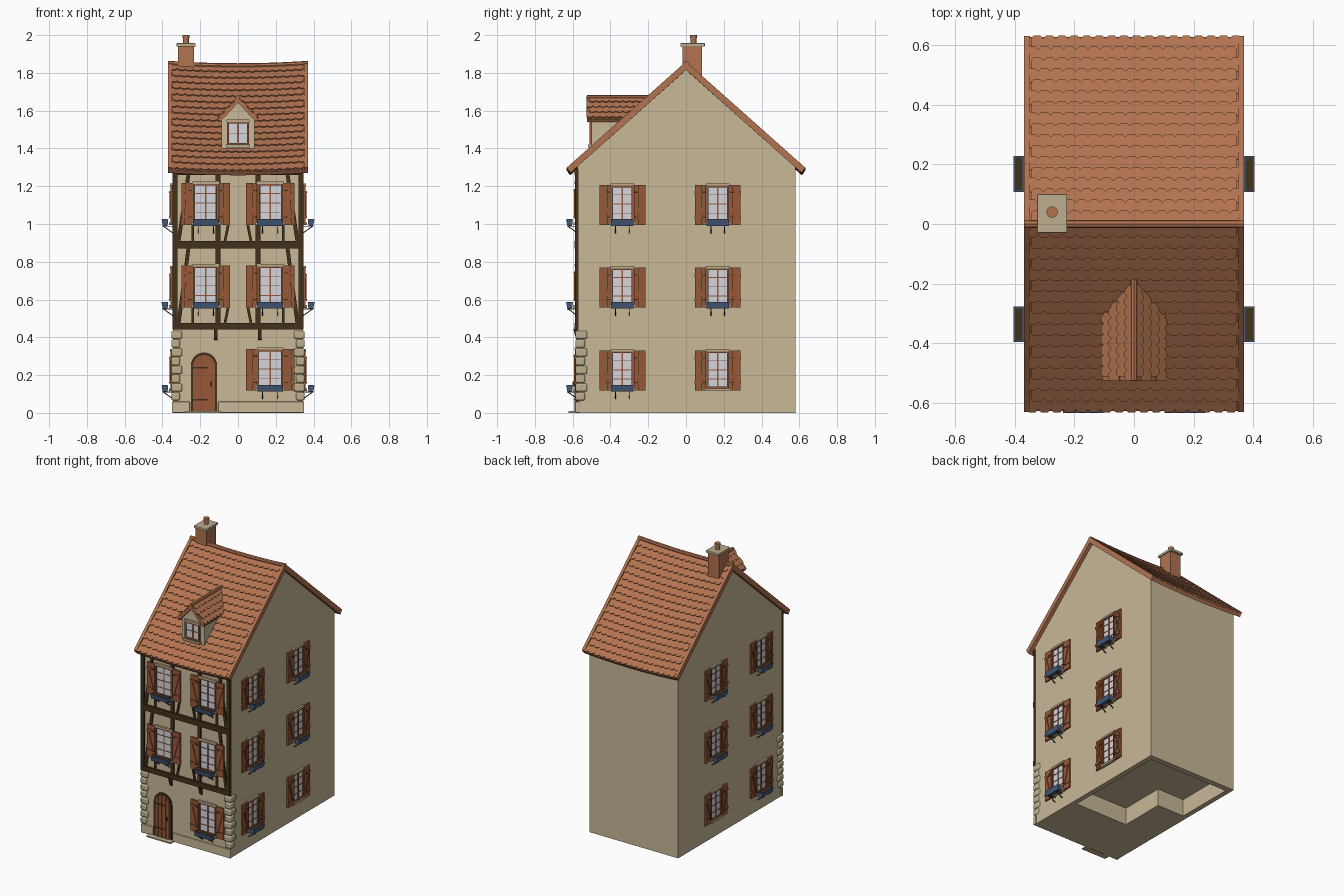
import bpy, bmesh, math
from math import cos, sin, pi
from mathutils import Vector, Matrix

if "Cube" in bpy.data.objects:
    bpy.data.objects.remove(bpy.data.objects["Cube"])


def material(name, r, g, b):
    col = [(c / 255 / 12.92 if c < 11 else ((c / 255 + .055) / 1.055) ** 2.4) for c in (r, g, b)] + [1]
    m = bpy.data.materials.new(name)
    m.use_nodes = True
    m.diffuse_color = col
    bsdf = m.node_tree.nodes["Principled BSDF"]
    bsdf.inputs["Base Color"].default_value = col
    bsdf.inputs["Roughness"].default_value = 0.8
    return m


PLASTER = material("plaster", 200, 184, 151)
ROOF = material("terracotta", 178, 115, 80)
WOOD = material("shutter_wood", 152, 88, 55)
TIMBER = material("dark_timber", 66, 49, 28)
GLASS = material("pale_glass", 212, 214, 220)
BLUE = material("blue_box", 70, 90, 122)
STONE = material("sandstone", 188, 174, 142)


def frame(origin, x, y):
    x, y = Vector(x).normalized(), Vector(y).normalized()
    m = Matrix((x, y, x.cross(y))).transposed().to_4x4()
    m.translation = origin
    return m


def front(y):          # local x, z drawing plane that extrudes towards the front
    return frame((0, y, 0), (1, 0, 0), (0, 0, 1))


def side(x):           # local y, z drawing plane that extrudes towards +x
    return frame((x, 0, 0), (0, 1, 0), (0, 0, 1))


def prism(bm, outline, depth, m=Matrix(), mat=0):
    lo = [bm.verts.new(m @ Vector((a, b, 0))) for a, b in outline]
    hi = [bm.verts.new(m @ Vector((a, b, depth))) for a, b in outline]
    n = len(lo)
    faces = [bm.faces.new(lo[::-1]), bm.faces.new(hi)]
    faces += [bm.faces.new((lo[i], lo[(i + 1) % n], hi[(i + 1) % n], hi[i])) for i in range(n)]
    for f in faces:
        f.material_index = mat


def box(bm, x0, x1, y0, y1, z0, z1, mat=0):
    prism(bm, [(x0, y0), (x1, y0), (x1, y1), (x0, y1)], z1 - z0, Matrix.Translation((0, 0, z0)), mat)


def beam(bm, p, q, w, depth, m, mat=0):
    p, q = Vector(p), Vector(q)
    s = (q - p).normalized() * w / 2
    s = Vector((-s.y, s.x))
    prism(bm, [p - s, q - s, q + s, p + s], depth, m, mat)


def finish(name, bm, *mats, bevel=0, place=None, smooth=False):
    bmesh.ops.recalc_face_normals(bm, faces=bm.faces)
    me = bpy.data.meshes.new(name)
    bm.to_mesh(me)
    bm.free()
    for m in mats:
        me.materials.append(m)
    return add(name, me, place, bevel, smooth)


def add(name, me, place=None, bevel=0, smooth=False):
    ob = bpy.data.objects.new(name, me)
    bpy.context.scene.collection.objects.link(ob)
    ob.matrix_world = place or Matrix()
    if bevel:
        mod = ob.modifiers.new("soft_edges", 'BEVEL')
        mod.width, mod.segments = bevel, 2
    if smooth:
        bpy.context.view_layer.objects.active = ob
        ob.select_set(True)
        bpy.ops.object.shade_smooth_by_angle(angle=0.7)
        ob.select_set(False)
    return ob


# House body with gables and a hollow underside
bm = bmesh.new()
prism(bm, [(-.575, 0), (.58, 0), (.58, 1.305), (0, 1.82), (-.575, 1.305)], .69, side(-.345))
body = finish("house_body", bm, PLASTER)
for x0, y0, y1 in ((-.31, .12, .54), (-.1, -.2, .3)):
    bm = bmesh.new()
    box(bm, x0, .31, y0, y1, -.1, .12)
    cutter = finish("underside_cutter", bm, PLASTER)
    cutter.hide_render = True
    mod = body.modifiers.new("hollow", 'BOOLEAN')
    mod.operation, mod.object = 'DIFFERENCE', cutter
    bpy.context.view_layer.objects.active = body
    bpy.ops.object.modifier_apply(modifier=mod.name)
    bpy.data.objects.remove(cutter)


# Roof: a chevron slab and rows of scalloped tiles
def tiles(bm, eave, across, up, width, length, cols, rows):
    w, step = width / cols, length / rows
    m = frame(eave, across, up)
    shape = [(-w / 2, .012), (-w / 4, .001), (w / 4, .001), (w / 2, .012), (w / 2, step * 1.2), (-w / 2, step * 1.2)]
    for r in range(rows):
        for c in range(cols):
            x = (c + .5) * w - width / 2 + (r % 2 - .5) * w * .4
            prism(bm, shape, .009, m @ Matrix.Translation((x, r * step, .001)) @ Matrix.Rotation(-.13, 4, 'X'))


def sag(bm):
    for v in bm.verts:
        v.co.z -= .013 * (1 - (v.co.x / .37) ** 2)


def chevron(half, eave, top, t):
    return [(-half, eave), (0, top), (half, eave), (half - t * .6, eave - t * .8), (0, top - t * 1.3), (-half + t * .6, eave - t * .8)]


bm = bmesh.new()
prism(bm, chevron(.628, 1.29, 1.848, .024), .71, side(-.355))
for i in range(1, 10):
    bmesh.ops.bisect_plane(bm, geom=bm.verts[:] + bm.edges[:] + bm.faces[:],
                           plane_co=(-.355 + i * .071, 0, 0), plane_no=(1, 0, 0))
for s in (-1, 1):
    tiles(bm, (0, s * .628, 1.29), (-s, 0, 0), (0, -s * .628, .558), .71, .835, 17, 17)
sag(bm)
finish("roof_tiles", bm, ROOF)

bm = bmesh.new()
for x in (-.37, .35):
    prism(bm, chevron(.632, 1.298, 1.86, .034), .02, side(x))
finish("roof_verges", bm, ROOF)

bm = bmesh.new()
for i in range(10):
    ring = [(.014 * cos(a * pi / 4), 1.85 + .014 * sin(a * pi / 4)) for a in range(8)]
    prism(bm, ring, .0735, side(-.37 + i * .074))
sag(bm)
finish("ridge_tiles", bm, ROOF)

# Chimney with cap and pot
bm = bmesh.new()
box(bm, -.318, -.232, -.018, .085, 1.72, 1.94)
finish("chimney_stack", bm, ROOF)
bm = bmesh.new()
box(bm, -.325, -.225, -.03, .1, 1.94, 1.957)
finish("chimney_cap", bm, STONE, bevel=.003)
bm = bmesh.new()
for r, z0, z1 in ((.015, 1.95, 1.99), (.019, 1.985, 2.0)):
    bmesh.ops.create_cone(bm, cap_ends=True, segments=16, radius1=r, radius2=r, depth=z1 - z0,
                          matrix=Matrix.Translation((-.275, .04, (z0 + z1) / 2)))
finish("chimney_pot", bm, ROOF, smooth=True)

# Dormer
bm = bmesh.new()
prism(bm, [(-.088, 1.39), (.088, 1.39), (.088, 1.57), (0, 1.655), (-.088, 1.57)], .34, front(-.16))
finish("dormer_walls", bm, PLASTER)
bm = bmesh.new()
prism(bm, chevron(.106, 1.557, 1.668, .02), .325, front(-.2))
for s in (-1, 1):
    tiles(bm, (s * .106, -.36, 1.557), (0, s, 0), (-s * .106, 0, .111), .32, .153, 9, 4)
prism(bm, [(.012 * cos(a * pi / 4), 1.67 + .012 * sin(a * pi / 4)) for a in range(8)], .345, front(-.18))
finish("dormer_roof", bm, ROOF)


# Windows: local wall plane is y = 0 with the outside towards -y, sill at z = 0
def window_mesh(name, w, h, rows, shutter):
    bm = bmesh.new()
    a, t = w / 2, .009
    box(bm, -a, a, -.004, .01, 0, h, 1)
    for s in (-1, 1):
        box(bm, s * a - t / 2, s * a + t / 2, -.012, .01, 0, h)
    box(bm, -a, a, -.012, .01, h - t, h)
    box(bm, -a, a, -.012, .01, 0, t)
    box(bm, -.004, .004, -.009, .005, 0, h)
    for i in range(1, rows):
        box(bm, -a, a, -.007, .005, h * i / rows - .002, h * i / rows + .002)
    box(bm, -a - .012, a + .012, -.02, .005, -.014, 0, 2)
    box(bm, -a - .008, a + .008, -.014, .005, h, h + .012, 2)
    for s in (-1, 1) if shutter else ():
        x0 = s * (a + .008 + shutter / 2)
        k = shutter / 3
        for i in (-1, 0, 1):
            box(bm, x0 + (i - .47) * k, x0 + (i + .47) * k, -.013, -.002, -.012, h + .004)
        for z in (.03, h - .035):
            box(bm, x0 - shutter / 2, x0 + shutter / 2, -.018, -.01, z - .008, z + .008)
            box(bm, x0 - s * shutter * .5, x0 - s * shutter * .1, -.02, -.016, z - .003, z + .003, 3)
        beam(bm, (x0 - s * k, .03), (x0 + s * k, h - .035), .01, .008, front(-.01))
    bmesh.ops.recalc_face_normals(bm, faces=bm.faces)
    me = bpy.data.meshes.new(name)
    bm.to_mesh(me)
    bm.free()
    for m in (WOOD, GLASS, STONE, TIMBER):
        me.materials.append(m)
    return me


def box_mesh(half):
    bm = bmesh.new()
    prism(bm, [(-.028, -.018), (-.053, -.018), (-.06, .016), (-.024, .016)], half * 2, side(-half))
    box(bm, -half + .005, half - .005, -.055, -.029, .014, .0175, 1)
    for s in (-.6, .6):
        box(bm, s * half - .002, s * half + .002, -.055, 0, -.022, -.018, 1)
        beam(bm, (-.05, -.02), (0, -.055), .005, .004, side(s * half - .002), 1)
    bmesh.ops.recalc_face_normals(bm, faces=bm.faces)
    me = bpy.data.meshes.new("flower_box")
    bm.to_mesh(me)
    bm.free()
    for m in (BLUE, TIMBER):
        me.materials.append(m)
    return me


front_win = window_mesh("front_window", .125, .205, 4, .058)
side_win = window_mesh("side_window", .108, .195, 4, .06)
front_box, side_box = box_mesh(.068), box_mesh(.06)
SILLS = (.13, .57, 1.008)
for i, z in enumerate(SILLS):
    for x in (-.17, .17):
        if i or x > 0:
            place = Matrix.Translation((x, -.575, z))
            add("front_window", front_win, place)
            add("front_flower_box", front_box, place)
    for s in (-1, 1):
        for y in (-.337, .168):
            place = Matrix.Translation((s * .345, y, z)) @ Matrix.Rotation(s * pi / 2, 4, 'Z')
            add("side_window", side_win, place)
            if i or y < 0:
                add("side_flower_box", side_box, place)
add("dormer_window", window_mesh("dormer_window", .105, .12, 2, 0), Matrix.Translation((0, -.5, 1.42)))

# Timber framing on the two upper storeys
bm = bmesh.new()
wall = front(-.57)
for z, w in ((.458, .034), (.89, .04), (1.275, .03)):
    beam(bm, (-.347, z), (.347, z), w, .02, wall)
for z0, z1 in ((.47, .875), (.905, 1.265)):
    for s in (-1, 1):
        beam(bm, (s * .334, z0), (s * .334, z1), .026, .018, wall)
        beam(bm, (s * .315, z0), (s * .262, z1), .02, .014, wall)
        beam(bm, (s * .105, z0), (s * .105, z1), .026, .015, wall)
        beam(bm, (s * .07, z0), (s * .05, z0 + .1), .014, .013, wall)
        beam(bm, (s * .24, z0), (s * .24, z0 + .1), .014, .013, wall)
for x in (-.118, .115):
    prism(bm, [(-.57, .385), (-.582, .39), (-.597, .445), (-.57, .445)], .018, side(x - .009))
finish("timber_frame", bm, TIMBER)

# Corner stones and plinth
bm = bmesh.new()
for s in (-1, 1):
    for i in range(8):
        long = .012 * (i % 2)
        x0, x1 = sorted((s * (.308 - long), s * .353))
        box(bm, x0, x1, -.586, -.535 + long, .066 + i * .0465, .109 + i * .0465)
finish("corner_stones", bm, STONE, bevel=.008, smooth=True)
bm = bmesh.new()
for x0, x1 in ((-.35, -.255), (-.105, .35)):
    box(bm, x0, x1, -.585, -.56, 0, .06)
finish("plinth", bm, PLASTER, bevel=.004)


# Arched door with planks, hinges and a step
def arch_top(x, r, spring):
    return spring + math.sqrt(max(r * r - x * x, 0))


bm = bmesh.new()
cx = -.18
for r, depth, mat in ((.07, .012, 0), (.058, .014, 1)):
    arc = [(cx + r * cos(a * pi / 12), .25 + r * sin(a * pi / 12)) for a in range(13)]
    prism(bm, [(cx - r, 0), (cx + r, 0)] + arc, depth, front(-.57), mat)
for i in range(4):
    xs = [-.056 + .028 * i + .002 + .006 * k for k in range(5)]
    top = [(cx + x, arch_top(x, .056, .25)) for x in reversed(xs)]
    prism(bm, [(cx + xs[0], .005), (cx + xs[-1], .005)] + top, .008, front(-.582), 1)
for z in (.07, .24):
    box(bm, cx - .055, cx + .02, -.593, -.588, z - .004, z + .004)
box(bm, cx + .035, cx + .043, -.602, -.588, .14, .165)
finish("front_door", bm, TIMBER, WOOD)
bm = bmesh.new()
box(bm, -.28, -.09, -.622, -.56, 0, .009)
finish("door_step", bm, STONE)
